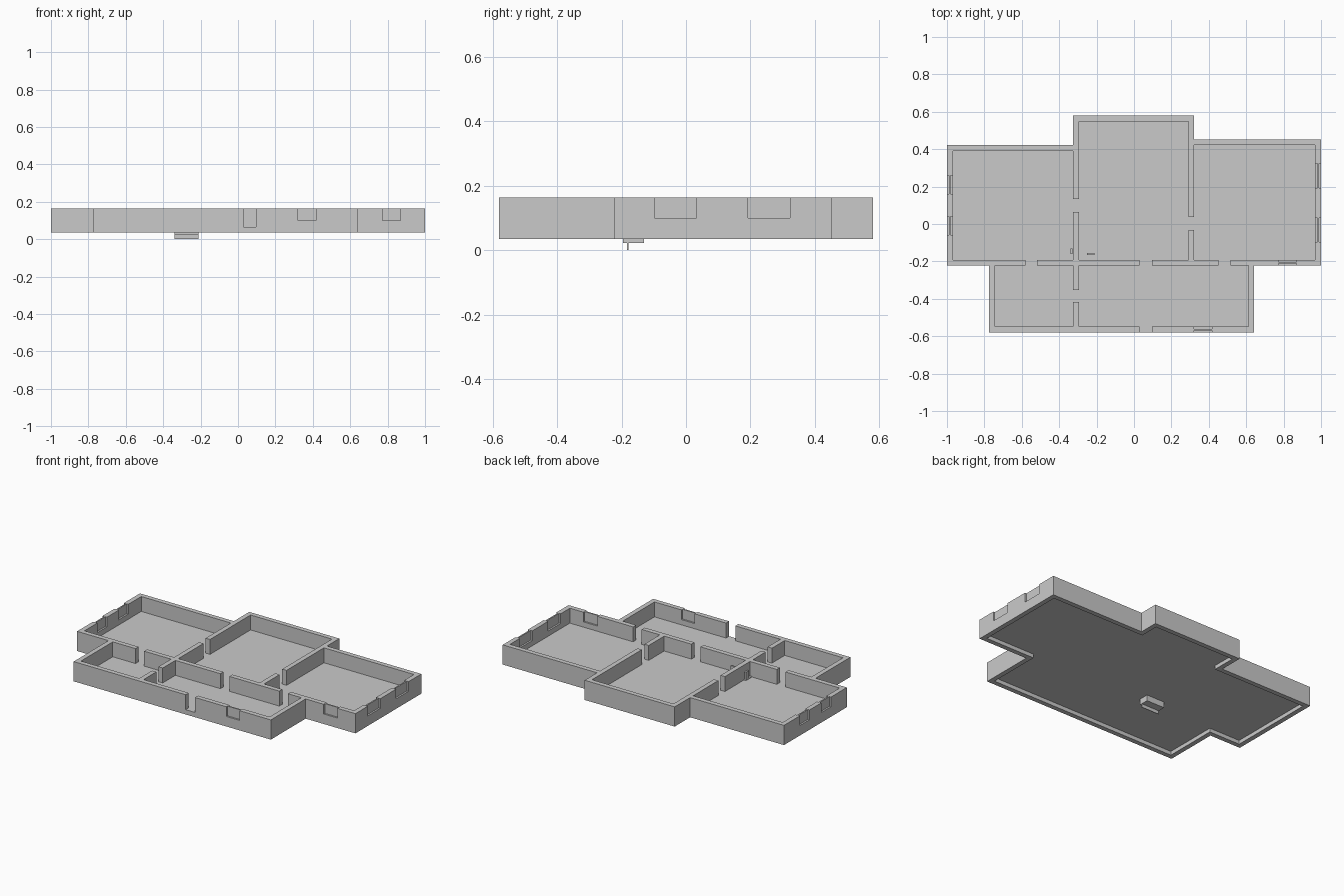
import bpy, bmesh
from mathutils import Vector

cube = bpy.data.objects.get("Cube")
if cube:
    bpy.data.objects.remove(cube)

BASE, FLOOR, TOP = 0.035, 0.066, 0.163
UNDER = 0.06    # underside of the thin floor, raised inside the outer walls
SILL = 0.1
T = 0.031

grey = bpy.data.materials.new("plain_grey")
grey.use_nodes = True
GREY = (0.59, 0.59, 0.59, 1)
grey.diffuse_color = GREY
grey.node_tree.nodes["Principled BSDF"].inputs["Base Color"].default_value = GREY


def prism(name, points, direction):
    """Extrude a flat outline along a direction into a closed solid."""
    bm = bmesh.new()
    face = bm.faces.new([bm.verts.new(p) for p in points])
    moved = bmesh.ops.extrude_face_region(bm, geom=[face], use_keep_orig=True)
    verts = [v for v in moved["geom"] if isinstance(v, bmesh.types.BMVert)]
    bmesh.ops.translate(bm, verts=verts, vec=Vector(direction))
    bmesh.ops.recalc_face_normals(bm, faces=bm.faces)
    mesh = bpy.data.meshes.new(name)
    bm.to_mesh(mesh)
    bm.free()
    mesh.materials.append(grey)
    obj = bpy.data.objects.new(name, mesh)
    bpy.context.collection.objects.link(obj)


def box(name, x0, x1, y0, y1, z0, z1):
    prism(name, [(x0, y0, z0), (x1, y0, z0), (x1, y1, z0), (x0, y1, z0)], (0, 0, z1 - z0))


def wall(name, axis, side, start, end, doors=(), windows=(), base=BASE):
    """Wall along an axis, with doorways and paned windows cut from the top."""
    openings = [(a, b, FLOOR) for a, b in doors] + [(a, b, SILL) for a, b in windows]
    outline = [(start, base), (start, TOP)]
    for a, b, sill in sorted(openings):
        outline += [(a, TOP), (a, sill), (b, sill), (b, TOP)]
    outline += [(end, TOP), (end, base)]

    def slab(part, points, offset, depth):
        if axis == "x":
            prism(part, [(u, side + offset, z) for u, z in points], (0, depth, 0))
        else:
            prism(part, [(side + offset, u, z) for u, z in points], (depth, 0, 0))

    slab(name, outline, 0, T)
    for a, b in windows:
        slab(name + "_window_pane", [(a, SILL), (a, TOP), (b, TOP), (b, SILL)], T * 0.36, T * 0.28)


# Thin floor following the outer plan
plan = [(-1, -0.223), (-0.775, -0.223), (-0.775, -0.58), (0.642, -0.58),
        (0.642, -0.223), (1, -0.223), (1, 0.453), (0.322, 0.453),
        (0.322, 0.58), (-0.325, 0.58), (-0.325, 0.422), (-1, 0.422)]
inset = 0.01
prism("floor", [(x - inset * (1 if x > 0 else -1), y - inset * (1 if y > 0 else -1), UNDER)
                for x, y in plan], (0, 0, FLOOR - UNDER))

# Outer walls
wall("front_wall", "x", -0.58, -0.775, 0.642, [(0.03, 0.097)], [(0.322, 0.418)])
wall("front_left_side_wall", "y", 0.642 - T, -0.58, -0.2)
wall("front_right_side_wall", "y", -0.775, -0.58, -0.2)
wall("left_wing_side_wall", "y", 1 - T, -0.223, 0.453, windows=[(-0.097, 0.033), (0.193, 0.323)])
wall("right_wing_side_wall", "y", -1, -0.223, 0.422, windows=[(-0.06, 0.04), (0.16, 0.26)])
wall("left_wing_front_wall", "x", -0.223, 0.642 - T, 1, windows=[(0.772, 0.87)])
wall("right_wing_front_wall", "x", -0.223, -1, -0.775 + T)
wall("left_wing_back_wall", "x", 0.453 - T, 0.322 - T, 1)
wall("right_wing_back_wall", "x", 0.422 - T, -1, -0.325 + T)
wall("centre_back_wall", "x", 0.58 - T, -0.325, 0.322)
wall("centre_left_side_wall", "y", 0.322 - T, 0.453 - T, 0.58)
wall("centre_right_side_wall", "y", -0.325, 0.422 - T, 0.58)

# Walls between the rooms, standing on the floor, with doorways
wall("cross_wall", "x", -0.223, -0.775 + T, 0.642 - T,
     [(-0.58, -0.518), (0.03, 0.095), (0.453, 0.515)], base=UNDER)
wall("right_room_wall", "y", -0.325, -0.58 + T, 0.422 - T,
     [(-0.418, -0.353), (0.065, 0.133)], base=UNDER)
wall("left_room_wall", "y", 0.322 - T, -0.223, 0.453 - T, [(-0.033, 0.038)], base=UNDER)

# Small fitting passing through the floor, with upper posts beside the wall
box("fitting_body", -0.34, -0.21, -0.195, -0.13, 0.022, 0.07)
box("fitting_blade", -0.34, -0.21, -0.183, -0.179, 0, 0.03)
box("fitting_right_post", -0.34, -0.33, -0.16, -0.13, 0.07, 0.12)
box("fitting_left_post", -0.25, -0.21, -0.165, -0.155, 0.07, 0.12)
